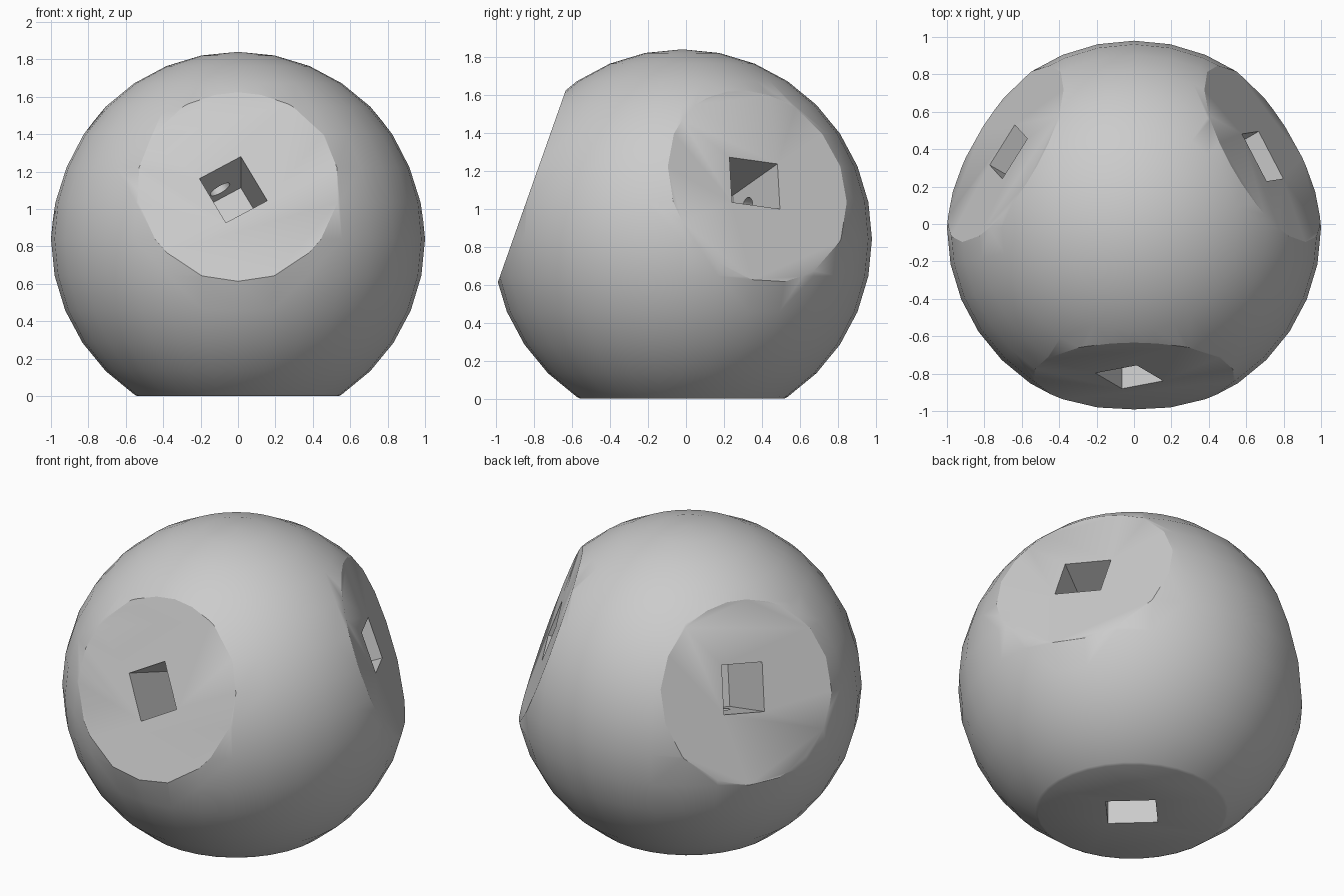
import bpy, bmesh
from math import sin, cos, radians
from mathutils import Vector, Matrix

if "Cube" in bpy.data.objects:
    bpy.data.objects.remove(bpy.data.objects["Cube"], do_unlink=True)

CENTRE = Vector((0, -0.02, 0.84))
FLAT = 0.84                  # distance from centre to each flat
LONG, SHORT, DEPTH = 0.287, 0.254, 0.5

grey = bpy.data.materials.new("plain_grey")
grey.use_nodes = True
grey.diffuse_color = (0.6, 0.6, 0.6, 1)
grey.node_tree.nodes["Principled BSDF"].inputs["Base Color"].default_value = (0.6, 0.6, 0.6, 1)


def make_object(name, bm):
    mesh = bpy.data.meshes.new(name)
    bm.to_mesh(mesh)
    bm.free()
    obj = bpy.data.objects.new(name, mesh)
    bpy.context.collection.objects.link(obj)
    mesh.materials.append(grey)
    return obj


def side_frame(azimuth):
    """Tangent, up and normal of a tilted tetrahedral side."""
    a = radians(azimuth)
    n = Vector((cos(a) * 8 ** 0.5 / 3, sin(a) * 8 ** 0.5 / 3, 1 / 3))
    h = Vector((-sin(a), cos(a), 0))
    return h, n.cross(h), n


# Four tetrahedral sides: frame, turn of the socket, socket offset
down = (Vector((1, 0, 0)), Vector((0, -1, 0)), Vector((0, 0, -1)))
sides = [
    (side_frame(-90), 119.5, (-0.025, -0.018)),
    (side_frame(30), -7.5, (-0.013, 0.016)),
    (side_frame(150), -96, (-0.016, 0.024)),
    (down, -137, (0, 0)),
]

# Ball with its four flats sliced off
bm = bmesh.new()
bmesh.ops.create_uvsphere(bm, u_segments=32, v_segments=16, radius=1,
                          matrix=Matrix.Translation(CENTRE))
for (h, u, n), turn, offset in sides:
    cut = bmesh.ops.bisect_plane(bm, geom=bm.verts[:] + bm.edges[:] + bm.faces[:],
                                 dist=1e-5, plane_co=CENTRE + n * FLAT,
                                 plane_no=n, clear_outer=True)
    rim = [e for e in cut["geom_cut"] if isinstance(e, bmesh.types.BMEdge)]
    bmesh.ops.contextual_create(bm, geom=rim)
bmesh.ops.recalc_face_normals(bm, faces=bm.faces[:])
ball = make_object("ball_connector", bm)


def subtract(name, bm):
    cutter = make_object(name, bm)
    cutter.hide_render = True
    mod = ball.modifiers.new(name, "BOOLEAN")
    mod.operation, mod.solver, mod.object = "DIFFERENCE", "EXACT", cutter
    bpy.context.view_layer.objects.active = ball
    bpy.ops.object.modifier_apply(modifier=name)
    bpy.data.objects.remove(cutter, do_unlink=True)


# Rectangular sockets, each with a round locking hole in one end wall
for i, ((h, u, n), turn, (dh, du)) in enumerate(sides):
    t = radians(turn)
    along = h * cos(t) + u * sin(t)
    across = n.cross(along)
    frame = Matrix((along, across, n)).transposed().to_4x4()
    frame.translation = CENTRE + n * FLAT + h * dh + u * du

    bm = bmesh.new()
    bmesh.ops.create_cube(bm, size=1, matrix=frame @ Matrix.Diagonal((LONG, SHORT, 2 * DEPTH, 1)))
    subtract(f"socket_cutter_{i}", bm)

    bm = bmesh.new()
    bmesh.ops.create_cone(
        bm, cap_ends=True, segments=24, radius1=0.06, radius2=0.06, depth=0.2,
        matrix=frame @ Matrix.Translation((LONG / 2, 0, -0.35)) @ Matrix.Rotation(radians(90), 4, "Y"))
    subtract(f"lock_hole_cutter_{i}", bm)

# Smooth ball, crisp socket edges
bpy.ops.object.select_all(action="DESELECT")
ball.select_set(True)
bpy.context.view_layer.objects.active = ball
bpy.ops.object.shade_smooth_by_angle(angle=radians(30))
